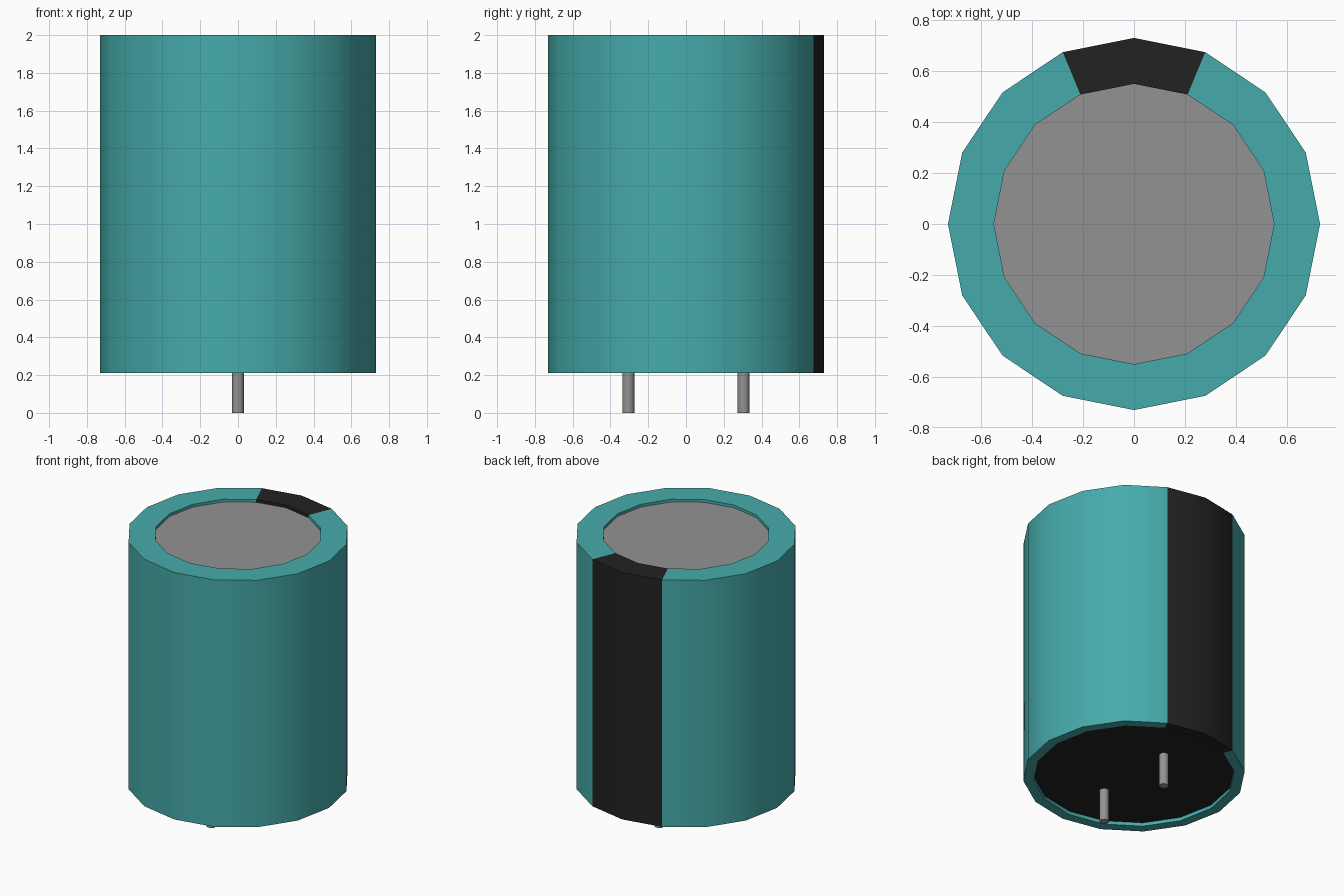
import bpy, bmesh, math

if "Cube" in bpy.data.objects:
    bpy.data.objects.remove(bpy.data.objects["Cube"])


def material(name, rgb):
    m = bpy.data.materials.new(name)
    m.use_nodes = True
    m.diffuse_color = (*rgb, 1)
    m.node_tree.nodes["Principled BSDF"].inputs["Base Color"].default_value = (*rgb, 1)
    return m


TEAL = material("teal sleeve", (0.062, 0.407, 0.407))
BLACK = material("black", (0.016, 0.016, 0.016))
GREY = material("grey metal", (0.29, 0.29, 0.29))
SIDES = 16


def lathe(name, profile, sides, mats, location=(0, 0, 0), smooth=True):
    """Revolve (radius, z) points around z; a radius of 0 closes to one point."""
    bm = bmesh.new()
    rings = []
    for r, z in profile:
        count = sides if r else 1
        rings.append([bm.verts.new((r * math.cos(math.tau * i / sides),
                                    r * math.sin(math.tau * i / sides), z))
                      for i in range(count)])
    for a, b in zip(rings, rings[1:]):
        for i in range(sides):
            j = (i + 1) % sides
            quad = [a[i % len(a)], a[j % len(a)], b[j % len(b)], b[i % len(b)]]
            bm.faces.new(list(dict.fromkeys(quad)))
    mesh = bpy.data.meshes.new(name)
    bm.to_mesh(mesh)
    bm.free()
    obj = bpy.data.objects.new(name, mesh)
    obj.location = location
    bpy.context.collection.objects.link(obj)
    for m in mats:
        mesh.materials.append(m)
    if smooth:
        bpy.ops.object.select_all(action='DESELECT')
        obj.select_set(True)
        bpy.context.view_layer.objects.active = obj
        bpy.ops.object.shade_smooth_by_angle(angle=math.radians(40))
    return obj


# Sleeve with rolled-in rims at both ends, listed bottom to top
sleeve = lathe("sleeve", [(0.66, 0.235), (0.66, 0.21), (0.73, 0.21),
                          (0.73, 2.0), (0.55, 2.0), (0.55, 1.98)],
               SIDES, [TEAL, BLACK])

# Polarity stripe: the two wedges nearest the back, rims included
for face in sleeve.data.polygons:
    angle = math.degrees(math.atan2(face.center.y, face.center.x))
    if abs(angle - 90) < 22.5:
        face.material_index = 1

# Recessed end discs
lathe("top_disc", [(0.55, 1.98), (0, 1.98)], SIDES, [GREY], smooth=False)
lathe("base_disc", [(0, 0.235), (0.66, 0.235)], SIDES, [BLACK], smooth=False)

# Two wire leads
for name, y in (("front_lead", -0.305), ("back_lead", 0.305)):
    lathe(name, [(0, 0), (0.032, 0), (0.032, 0.235)], 12, [GREY], (0, y, 0))
